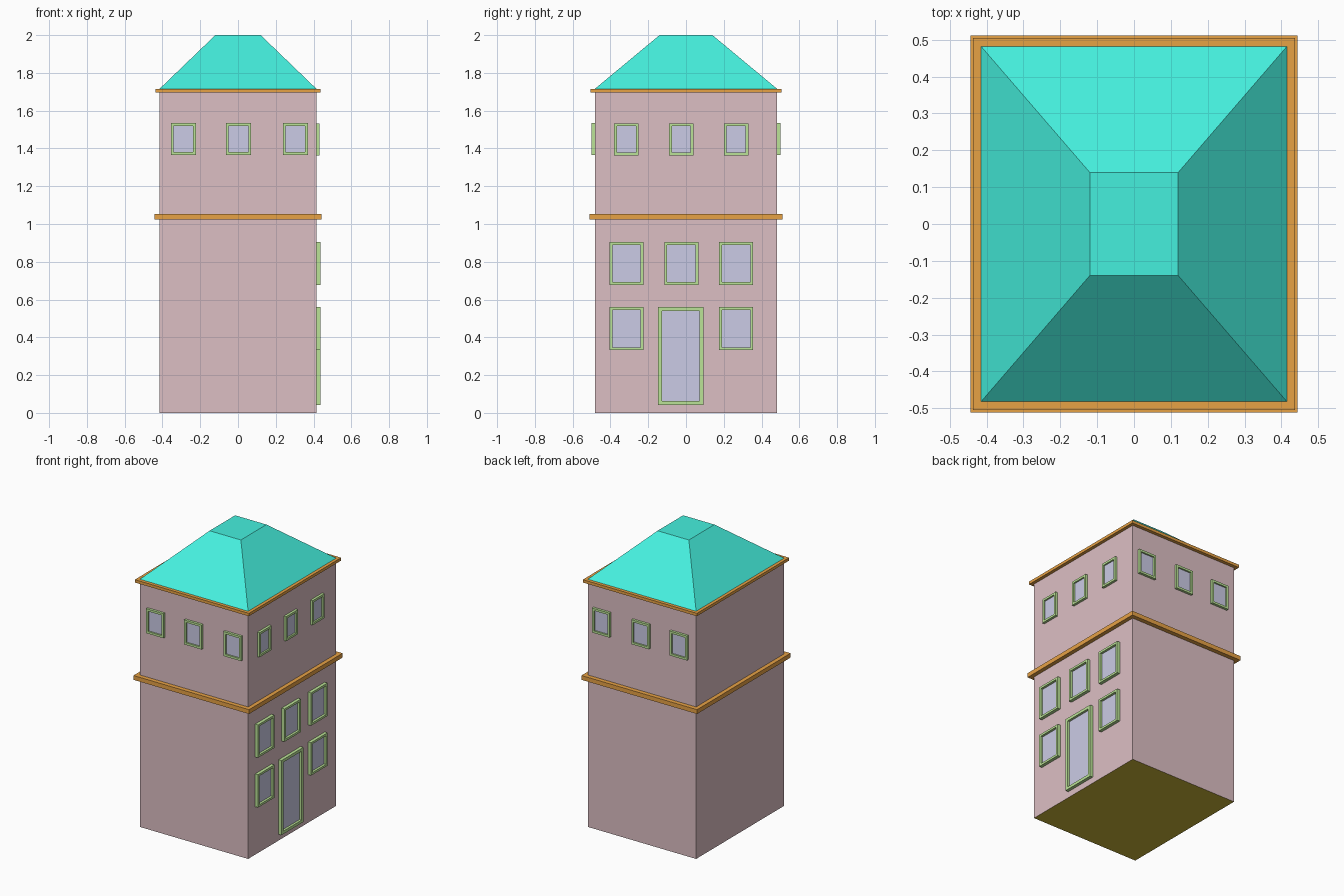
import bpy, bmesh
from mathutils import Vector

if "Cube" in bpy.data.objects:
    bpy.data.objects.remove(bpy.data.objects["Cube"])


def material(name, rgb):
    m = bpy.data.materials.new(name)
    m.diffuse_color = (*rgb, 1)
    m.use_nodes = True
    m.node_tree.nodes["Principled BSDF"].inputs["Base Color"].default_value = m.diffuse_color
    return m


WALL = material("wall_pink", (0.72, 0.52, 0.55))
BASE = material("base_ochre", (0.60, 0.46, 0.04))
TRIM = material("trim_orange", (0.80, 0.36, 0.06))
ROOF = material("roof_teal", (0.06, 0.87, 0.73))
FRAME = material("frame_green", (0.50, 0.77, 0.31))
GLASS = material("glass_lilac", (0.60, 0.60, 0.79))


def finish(name, bm, *mats):
    bmesh.ops.recalc_face_normals(bm, faces=bm.faces)
    me = bpy.data.meshes.new(name)
    bm.to_mesh(me)
    bm.free()
    for m in mats:
        me.materials.append(m)
    ob = bpy.data.objects.new(name, me)
    bpy.context.collection.objects.link(ob)
    return ob


def block(name, bottom, top, z0, z1, *mats):
    """Four-sided block from half sizes at the bottom and top."""
    bm = bmesh.new()
    bmesh.ops.create_cube(bm, size=2)
    for v in bm.verts:
        hx, hy = top if v.co.z > 0 else bottom
        v.co = (v.co.x * hx, v.co.y * hy, z1 if v.co.z > 0 else z0)
    ob = finish(name, bm, *mats)
    return ob


HX, HY = 0.415, 0.482

# Tower walls with an ochre underside
walls = block("walls", (HX, HY), (HX, HY), 0, 1.70, WALL, BASE)
for p in walls.data.polygons:
    if p.normal.z < -0.9:
        p.material_index = 1

# Ledge, cornice and truncated hip roof
block("ledge", (0.443, 0.512), (0.443, 0.512), 1.023, 1.053, TRIM)
block("cornice", (0.437, 0.505), (0.437, 0.505), 1.696, 1.716, TRIM)
block("roof", (HX, HY), (0.12, 0.14), 1.716, 2.0, ROOF)


def opening(name, origin, across, out, u0, u1, z0, z1, border=0.015, depth=0.017):
    """Raised frame around a pane, on the wall plane through origin."""
    origin, across, out = Vector(origin), Vector(across), Vector(out)

    def ring(bm, inset, d):
        a, b, c, e = u0 + inset, u1 - inset, z0 + inset, z1 - inset
        return [bm.verts.new(origin + across * u + out * d + Vector((0, 0, z)))
                for u, z in ((a, c), (b, c), (b, e), (a, e))]

    # Frame
    bm = bmesh.new()
    loops = [ring(bm, 0, 0), ring(bm, 0, depth), ring(bm, border, depth), ring(bm, border, 0)]
    for r in range(4):
        p, q = loops[r], loops[(r + 1) % 4]
        for i in range(4):
            j = (i + 1) % 4
            bm.faces.new((p[i], p[j], q[j], q[i]))
    finish(name + "_frame", bm, FRAME)
    # Pane
    bm = bmesh.new()
    back, front = ring(bm, border, 0), ring(bm, border, 0.006)
    bm.faces.new(back)
    bm.faces.new(front)
    for i in range(4):
        j = (i + 1) % 4
        bm.faces.new((back[i], back[j], front[j], front[i]))
    finish(name + "_pane", bm, GLASS)


# Upper windows on the front and back
for x in (-0.289, 0.003, 0.304):
    for side, s in (("front", -1), ("back", 1)):
        opening(f"{side}_window", (0, s * HY, 0), (1, 0, 0), (0, s, 0),
                x - 0.067, x + 0.067, 1.365, 1.535)

# Right side: upper row, then two larger rows around the door
right = ((HX, 0, 0), (0, 1, 0), (1, 0, 0))
for y in (-0.316, -0.025, 0.265):
    opening("right_upper_window", *right, y - 0.065, y + 0.065, 1.363, 1.533)
for y in (-0.315, -0.025, 0.266):
    opening("right_middle_window", *right, y - 0.09, y + 0.09, 0.677, 0.905, depth=0.022)
    if abs(y) > 0.1:
        opening("right_lower_window", *right, y - 0.09, y + 0.09, 0.332, 0.56, depth=0.022)
opening("door", *right, -0.148, 0.092, 0.043, 0.56, border=0.02, depth=0.022)
